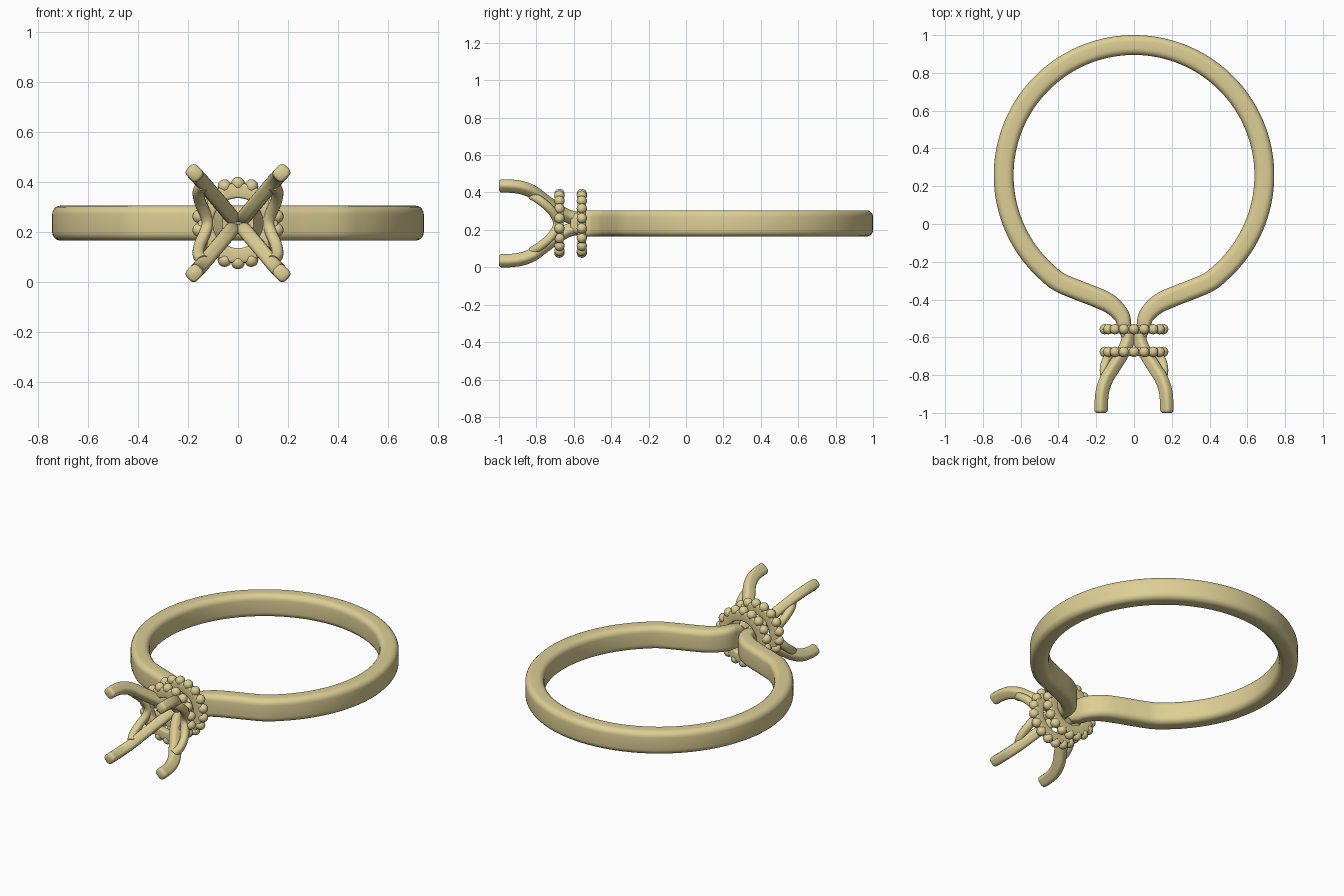
import bpy, bmesh, math
from mathutils import Vector

if "Cube" in bpy.data.objects:
    bpy.data.objects.remove(bpy.data.objects["Cube"])

ZC = 0.235  # height of the ring's mid plane

gold = bpy.data.materials.new("gold")
gold.diffuse_color = (0.72, 0.62, 0.30, 1)
gold.use_nodes = True
gold.node_tree.nodes["Principled BSDF"].inputs["Base Color"].default_value = gold.diffuse_color


def finish(bm, name):
    bmesh.ops.recalc_face_normals(bm, faces=bm.faces)
    me = bpy.data.meshes.new(name)
    bm.to_mesh(me)
    bm.free()
    ob = bpy.data.objects.new(name, me)
    bpy.context.collection.objects.link(ob)
    me.materials.append(gold)
    bpy.ops.object.select_all(action='DESELECT')
    ob.select_set(True)
    bpy.context.view_layer.objects.active = ob
    bpy.ops.object.shade_smooth_by_angle(angle=math.radians(40))
    return ob


def rounded_rect(w, h, r, seg=5):
    pts = []
    for k, (sx, sy) in enumerate([(1, 1), (-1, 1), (-1, -1), (1, -1)]):
        for i in range(seg + 1):
            a = math.pi / 2 * (k + i / seg)
            pts.append((sx * (w / 2 - r) + r * math.cos(a),
                        sy * (h / 2 - r) + r * math.sin(a)))
    return pts


def spline(pts, n=8):
    # Catmull-Rom through the points
    p = [Vector(q) for q in pts]
    p = [2 * p[0] - p[1]] + p + [2 * p[-1] - p[-2]]
    out = []
    for i in range(1, len(p) - 2):
        a, b, c, d = p[i - 1:i + 3]
        for k in range(n):
            t = k / n
            out.append(0.5 * (2 * b + (c - a) * t + (2 * a - 5 * b + 4 * c - d) * t * t
                              + (3 * b - a - 3 * c + d) * t ** 3))
    return out + [p[-2]]


def sweep(name, path, profile, side, scales=None):
    # profile x runs across the path, profile y runs along "side"
    bm = bmesh.new()
    rings = []
    for i, p in enumerate(path):
        t = (path[min(i + 1, len(path) - 1)] - path[max(i - 1, 0)]).normalized()
        b = (side - t * side.dot(t)).normalized()
        n = t.cross(b)
        su, sv = scales[i] if scales else (1, 1)
        rings.append([bm.verts.new(p + n * u * su + b * v * sv) for u, v in profile])
    m = len(profile)
    for r0, r1 in zip(rings, rings[1:]):
        for j in range(m):
            bm.faces.new((r0[j], r0[(j + 1) % m], r1[(j + 1) % m], r1[j]))
    bm.faces.new(rings[0])
    bm.faces.new(rings[-1])
    return finish(bm, name)


# Band: round hoop whose two ends bend together under the head
tail = [(0.29, -0.353, ZC), (0.20, -0.388, ZC), (0.125, -0.425, ZC),
        (0.068, -0.482, ZC), (0.05, -0.54, ZC), (0.033, -0.61, ZC)]
arc = [(0.69 * math.sin(a), 0.2575 + 0.69 * math.cos(a), ZC)
       for a in (math.radians(145) * i / 20 for i in range(-20, 21))]
pts = [(-x, y, z) for x, y, z in reversed(tail)] + arc + tail
path = spline(pts, 5)
scales = []
for p in path:
    f = max(0, min(1, (-0.40 - p.y) / 0.21))
    scales.append((1 - 0.45 * f, 1 - 0.3 * max(0, f - 0.6) / 0.4))
sweep("band", path, rounded_rect(0.105, 0.14, 0.034), Vector((0, 0, 1)), scales)

# Four prongs spreading out of the neck
prong_pts = [(0.025, -0.57, 0.025), (0.036, -0.63, 0.038), (0.064, -0.69, 0.072),
             (0.108, -0.76, 0.124), (0.145, -0.82, 0.168), (0.166, -0.88, 0.191),
             (0.173, -0.94, 0.199), (0.174, -0.985, 0.2)]
for sx in (-1, 1):
    for sz in (-1, 1):
        path = spline([(sx * x, y, ZC + sz * z) for x, y, z in prong_pts], 6)
        end = path[-1]
        path += [end + Vector((0, d, 0)) for d in (-0.006, -0.011, -0.015)]
        sc = [(1, 1)] * (len(path) - 3) + [(0.96, 0.96), (0.86, 0.86), (0.7, 0.7)]
        name = "prong_%s_%s" % ("left" if sx < 0 else "right", "lower" if sz < 0 else "upper")
        sweep(name, path, rounded_rect(0.066, 0.058, 0.02, 4),
              Vector((sx, 0, -sz)), sc)

# Side loops joining upper and lower prongs
half = [(0.142, -0.825, 0.15), (0.158, -0.785, 0.125), (0.152, -0.735, 0.085),
        (0.132, -0.70, 0.04)]
for sx in (-1, 1):
    pts = ([(sx * x, y, ZC + z) for x, y, z in half] + [(sx * 0.122, -0.688, ZC)]
           + [(sx * x, y, ZC - z) for x, y, z in reversed(half)])
    sweep("side_loop_" + ("left" if sx < 0 else "right"), spline(pts, 5),
          rounded_rect(0.046, 0.046, 0.02, 4), Vector((1, 0, 0)))

# Two beaded collars: flat washer plus a ring of beads
for label, y in (("rear", -0.557), ("front", -0.677)):
    bm = bmesh.new()
    n = 64
    prof = rounded_rect(0.06, 0.044, 0.01, 3)
    rings = []
    for i in range(n):
        a = 2 * math.pi * i / n
        rings.append([bm.verts.new(((0.13 + u) * math.sin(a), y + v, ZC + (0.13 + u) * math.cos(a)))
                      for u, v in prof])
    for i in range(n):
        r0, r1 = rings[i], rings[(i + 1) % n]
        for j in range(len(prof)):
            k = (j + 1) % len(prof)
            bm.faces.new((r0[j], r0[k], r1[k], r1[j]))
    finish(bm, label + "_collar")

    bm = bmesh.new()
    for i in range(18):
        a = 2 * math.pi * i / 18
        res = bmesh.ops.create_uvsphere(bm, u_segments=16, v_segments=10, radius=0.0275)
        bmesh.ops.translate(bm, verts=res["verts"],
                            vec=(0.157 * math.sin(a), y, ZC + 0.157 * math.cos(a)))
    finish(bm, label + "_beads")
